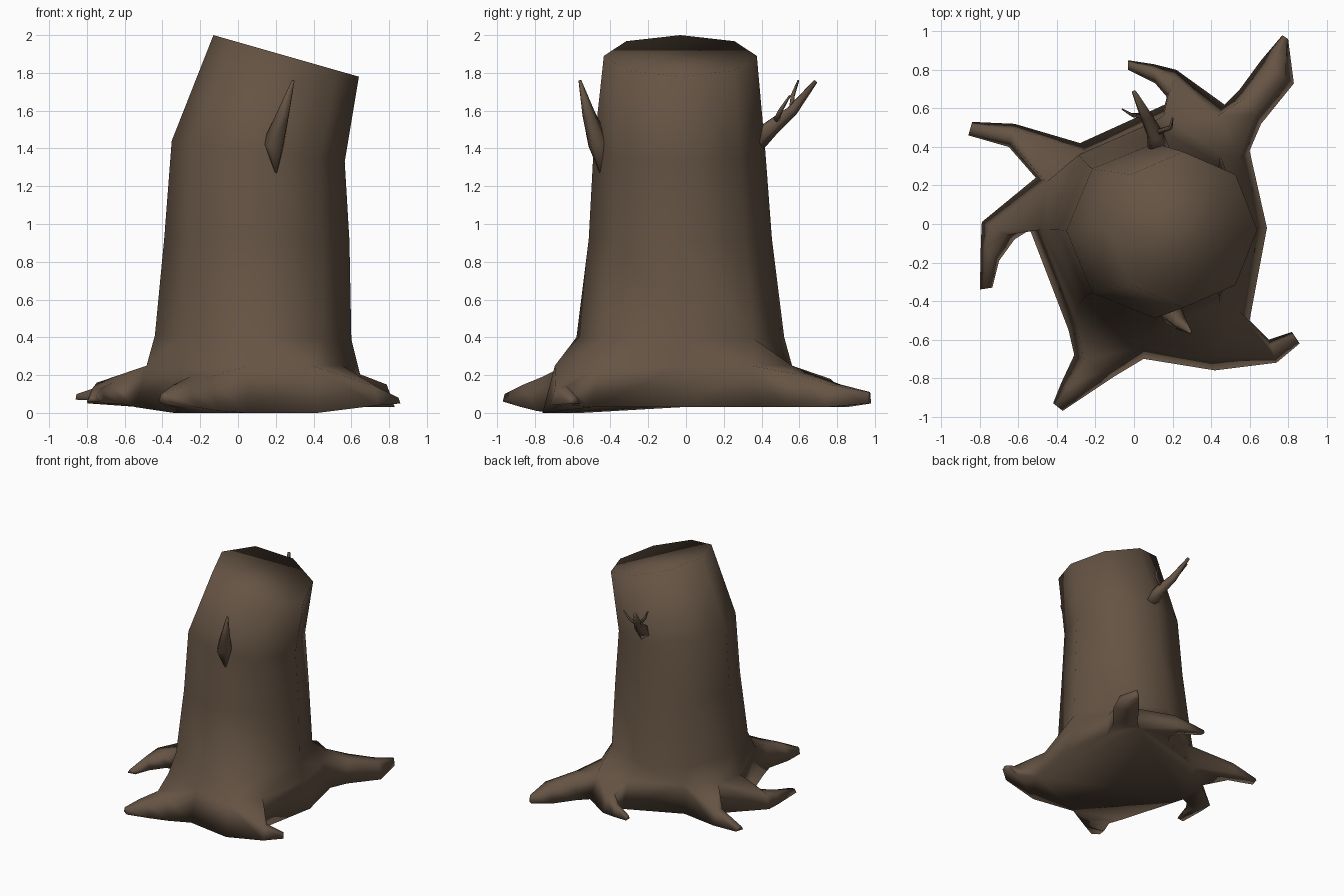
import bpy, bmesh, math
from mathutils import Vector

if "Cube" in bpy.data.objects:
    bpy.data.objects.remove(bpy.data.objects["Cube"])

bark = bpy.data.materials.new("bark brown")
bark.diffuse_color = (0.130, 0.088, 0.058, 1)
bark.use_nodes = True
bark.node_tree.nodes["Principled BSDF"].inputs["Base Color"].default_value = bark.diffuse_color


def finish(bm, name):
    bmesh.ops.recalc_face_normals(bm, faces=bm.faces)
    for f in bm.faces:
        f.smooth = True
    me = bpy.data.meshes.new(name)
    bm.to_mesh(me)
    bm.free()
    me.materials.append(bark)
    ob = bpy.data.objects.new(name, me)
    bpy.context.collection.objects.link(ob)
    return ob


def loft(bm, a, b, skip=()):
    n = len(a)
    for i in range(n):
        if i not in skip:
            bm.faces.new((a[i], a[(i + 1) % n], b[(i + 1) % n], b[i]))


def tube(bm, path, sides=5):
    """Tapered limb through (x, y, z, radius) points."""
    pts = [Vector(p[:3]) for p in path]
    rings = []
    for i, p in enumerate(pts):
        d = (pts[min(i + 1, len(pts) - 1)] - pts[max(i - 1, 0)]).normalized()
        u = d.cross(Vector((1, 0.2, 0.1))).normalized()
        v = d.cross(u)
        rings.append([bm.verts.new(p + path[i][3] * (u * math.cos(t) + v * math.sin(t)))
                      for t in (2 * math.pi * k / sides for k in range(sides))])
    for a, b in zip(rings, rings[1:]):
        loft(bm, a, b)
    bm.faces.new(rings[0])
    bm.faces.new(rings[-1])


# Trunk: eight-sided rings (centre x, centre y, z, radius x, radius y, tilt)
bm = bmesh.new()
CX, CY = 0.08, -0.03
rings = []
for cx, cy, z, rx, ry, tilt in ((0.255, -0.03, 1.89, 0.385, 0.405, 0.11),
                                (0.107, -0.035, 1.385, 0.458, 0.455, 0.055),
                                (0.10, -0.03, 0.92, 0.49, 0.485, 0.01),
                                (CX, CY, 0.40, 0.52, 0.55, 0.01)):
    rings.append([bm.verts.new((cx + rx * math.cos(t), cy + ry * math.sin(t), z - tilt * math.cos(t)))
                  for t in (math.pi * k / 4 for k in range(8))])
for a, b in zip(rings, rings[1:]):
    loft(bm, a, b)
bm.faces.new(rings[0])

# Flared foot: the valleys between the roots
foot = [(0.69, -0.02), (0.60, 0.38), (0.47, 0.62), (0.16, 0.62), (-0.28, 0.42), (-0.51, 0.24),
        (-0.54, -0.03), (-0.34, -0.55), (0.05, -0.70), (0.42, -0.76), (0.60, -0.50)]
low = [bm.verts.new((x, y, 0.0 if y < -0.52 else 0.03)) for x, y in foot]
high = [bm.verts.new((CX + (x - CX) * 0.91, CY + (y - CY) * 0.91, 0.25)) for x, y in foot]

# Stitch the eight-sided trunk to the foot ring by angle
oct_ring, i, j = rings[-1], 0, 0


def angle(ring, k):
    if k >= len(ring):
        return 2 * math.pi
    c = ring[k].co
    return math.atan2(c.y - CY, c.x - CX) % (2 * math.pi) if k else 0.0


while i < 8 or j < len(high):
    a, b = oct_ring[i % 8], high[j % len(high)]
    if j >= len(high) or (i < 8 and angle(oct_ring, i + 1) <= angle(high, j + 1)):
        i += 1
        bm.faces.new((a, b, oct_ring[i % 8]))
    else:
        j += 1
        bm.faces.new((a, b, high[j % len(high)]))

# Roots grow out of foot sides: side index -> (ax, ay, bx, by, z low, z high)
roots = {
    1: [(.66, .52, .55, .70, .03, .21), (.83, .73, .66, .85, .03, .15), (.80, .96, .77, .98, .05, .11)],
    2: [(.22, .80, .17, .66, .05, .18), (.10, .83, .11, .73, .06, .14), (-.03, .85, -.03, .80, .07, .10)],
    4: [(-.62, .52, -.65, .40, .06, .17), (-.84, .53, -.86, .46, .07, .10)],
    5: [(-.79, .01, -.62, -.08, .05, .16), (-.795, -.10, -.70, -.19, .05, .13),
        (-.80, -.34, -.735, -.33, .06, .09)],
    7: [(-.31, -.68, -.10, -.79, .01, .19), (-.38, -.83, -.22, -.87, .03, .15),
        (-.42, -.93, -.37, -.97, .06, .10)],
    9: [(.74, -.72, .70, -.60, .04, .14), (.86, -.62, .82, -.56, .05, .08)],
}
n = len(foot)
loft(bm, low, high, skip=roots)
for k, secs in roots.items():
    prev = [low[k], low[(k + 1) % n], high[(k + 1) % n], high[k]]
    for ax, ay, bx, by, z0, z1 in secs:
        a, b = Vector((ax, ay, z0)), Vector((bx, by, z0))
        up = Vector((0, 0, z1 - z0))
        cur = [bm.verts.new(p) for p in (a, b, b.lerp(a, .25) + up, a.lerp(b, .25) + up)]
        loft(bm, prev, cur)
        prev = cur
    bm.faces.new(prev)
bm.faces.new(low)
finish(bm, "trunk_and_roots")

# Broken spike on the front
bm = bmesh.new()
tube(bm, [(.20, -.45, 1.27, .008), (.19, -.46, 1.42, .062), (.24, -.515, 1.58, .036), (.293, -.562, 1.76, .008)])
finish(bm, "front_spike")

# Forked branch on the back
bm = bmesh.new()
tube(bm, [(.13, .37, 1.44, .06), (.11, .46, 1.52, .045), (.06, .56, 1.60, .032), (0, .685, 1.755, .012)])
tube(bm, [(.10, .47, 1.53, .018), (.19, .50, 1.60, .012), (.20, .55, 1.68, .005)], 4)
tube(bm, [(.05, .56, 1.60, .016), (-.01, .565, 1.68, .011), (-.06, .595, 1.76, .005)], 4)
finish(bm, "back_branch")
